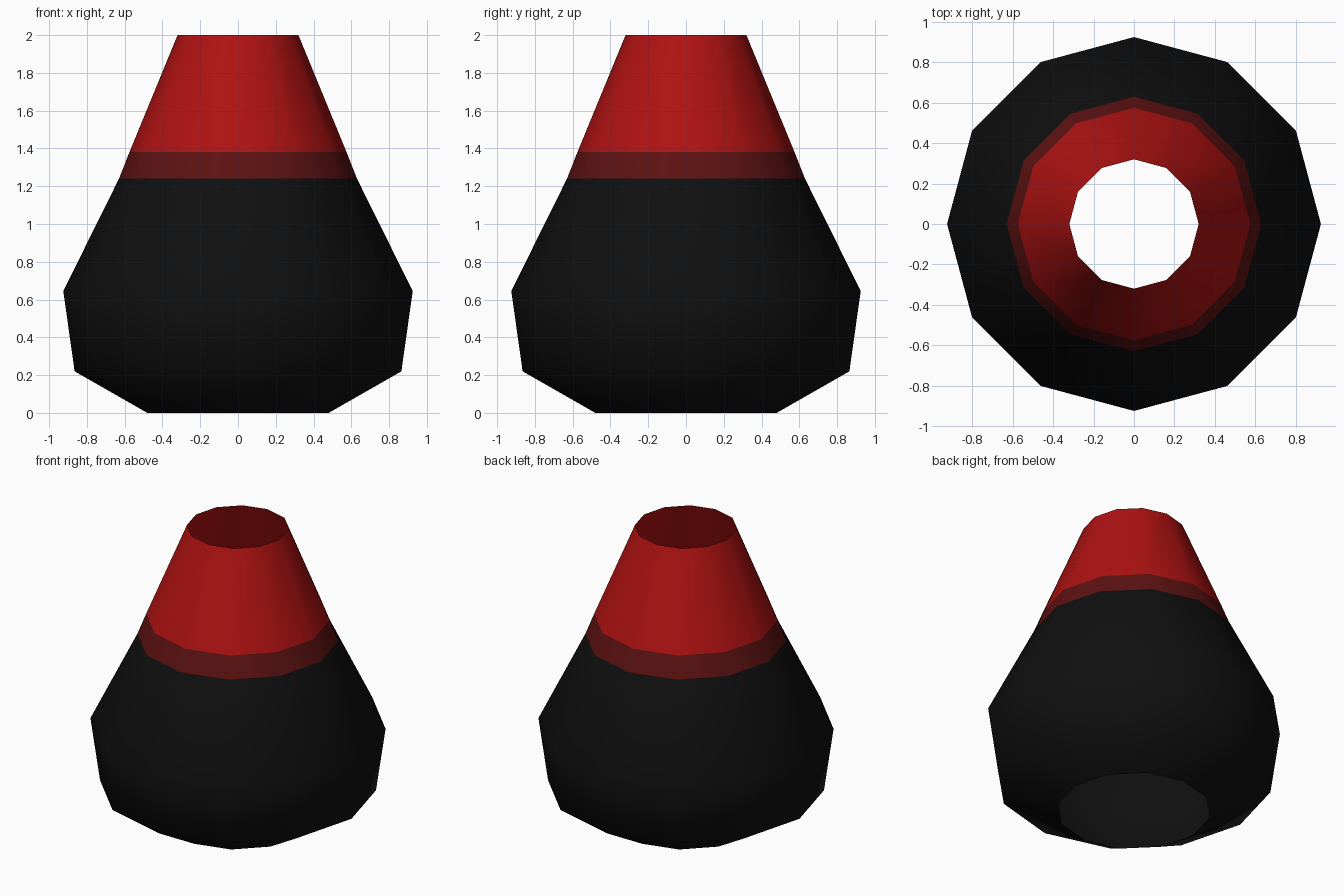
import bpy, bmesh
from math import cos, sin, tau

cube = bpy.data.objects.get("Cube")
if cube:
    bpy.data.objects.remove(cube, do_unlink=True)

SIDES = 12


def make_material(name, colour):
    mat = bpy.data.materials.new(name)
    mat.use_nodes = True
    mat.diffuse_color = colour
    mat.node_tree.nodes["Principled BSDF"].inputs["Base Color"].default_value = colour
    return mat


def open_lathe(name, profile, mat):
    """Revolve a (radius, height) profile into an uncapped faceted shell."""
    bm = bmesh.new()
    rings = [[bm.verts.new((r * cos(tau * i / SIDES), r * sin(tau * i / SIDES), z))
              for i in range(SIDES)] for r, z in profile]
    for low, high in zip(rings, rings[1:]):
        for i in range(SIDES):
            j = (i + 1) % SIDES
            bm.faces.new((low[i], low[j], high[j], high[i])).smooth = True
    mesh = bpy.data.meshes.new(name)
    bm.to_mesh(mesh)
    bm.free()
    mesh.materials.append(mat)
    obj = bpy.data.objects.new(name, mesh)
    bpy.context.collection.objects.link(obj)
    return obj


black = make_material("black", (0.005, 0.005, 0.005, 1))
dark_red = make_material("dark red", (0.11, 0.006, 0.006, 1))
red = make_material("red", (0.43, 0.006, 0.006, 1))

# Bulging lower body, open underneath
open_lathe("body", [(0.48, 0), (0.865, 0.22), (0.925, 0.645), (0.63, 1.24)], black)
# Narrow band between body and neck
open_lathe("band", [(0.63, 1.24), (0.575, 1.38)], dark_red)
# Tapered neck, open at the top
open_lathe("neck", [(0.575, 1.38), (0.32, 2)], red)
